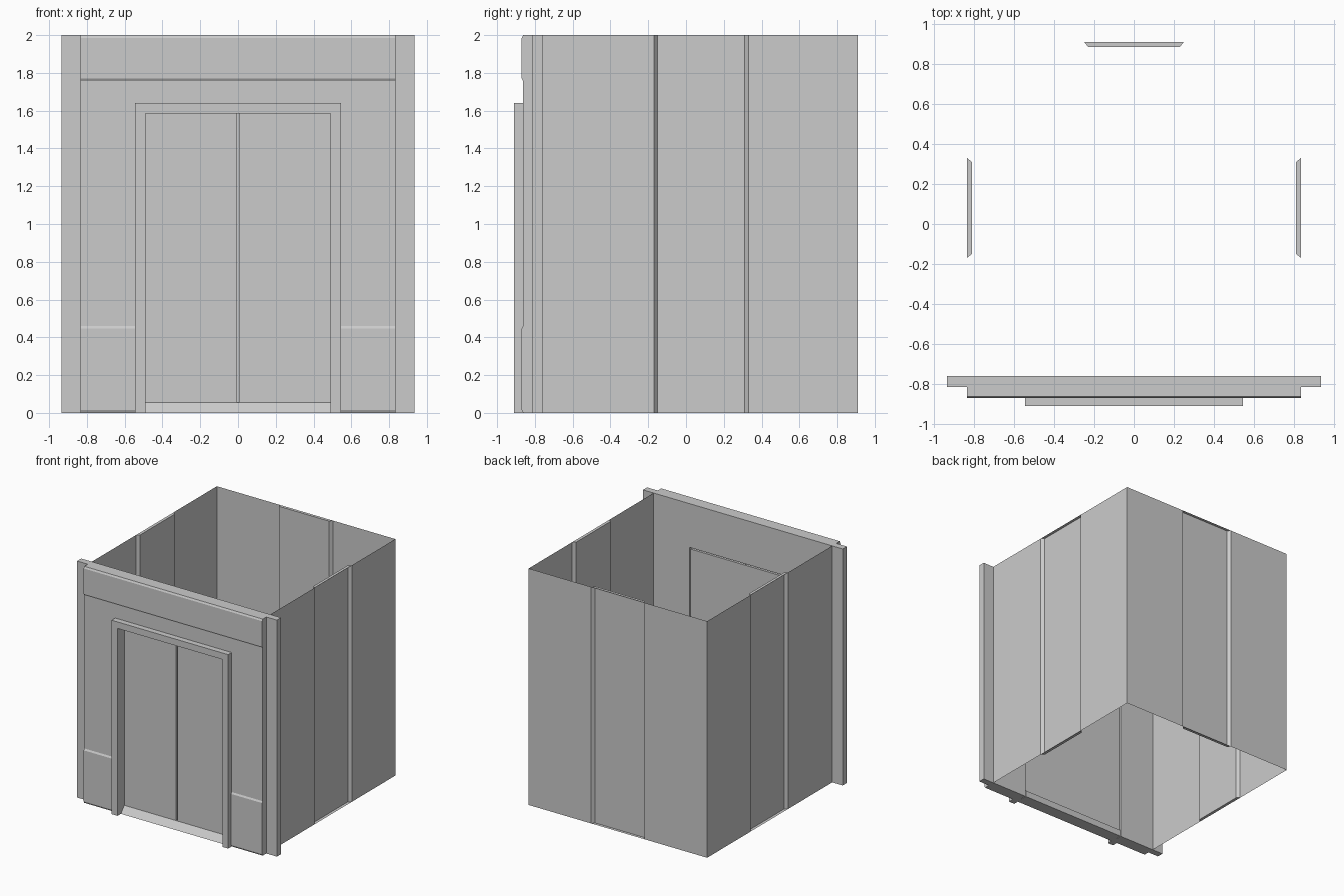
import bpy, bmesh
from mathutils import Vector

if "Cube" in bpy.data.objects:
    bpy.data.objects.remove(bpy.data.objects["Cube"])


def make(name, verts, faces, recalc=True):
    bm = bmesh.new()
    vs = [bm.verts.new(v) for v in verts]
    for f in faces:
        bm.faces.new([vs[i] for i in f])
    if recalc:
        bmesh.ops.recalc_face_normals(bm, faces=bm.faces[:])
    me = bpy.data.meshes.new(name)
    bm.to_mesh(me)
    bm.free()
    ob = bpy.data.objects.new(name, me)
    bpy.context.collection.objects.link(ob)
    return ob


def prism(name, base, offset):
    """Closed solid from a planar outline swept along offset."""
    n = len(base)
    off = Vector(offset)
    verts = [Vector(p) for p in base] + [Vector(p) + off for p in base]
    faces = [list(range(n)), list(range(n, 2 * n))]
    faces += [[i, (i + 1) % n, (i + 1) % n + n, i + n] for i in range(n)]
    return make(name, verts, faces)


def box(name, x0, x1, y0, y1, z0, z1):
    return prism(name, [(x0, y0, z0), (x1, y0, z0), (x1, y1, z0), (x0, y1, z0)],
                 (0, 0, z1 - z0))


W, BACK, WALL, H = 0.835, 0.91, -0.76, 2.0
D, S = 0.025, 0.02          # recess depth and slant

# Thin cabin shell, open at top and bottom, with a recessed bay in each wall
half = [(W, WALL), (W, -0.17), (W - D, -0.17 + S), (W - D, 0.33 - S), (W, 0.33),
        (W, BACK), (0.25, BACK), (0.25 - S, BACK - D)]
plan = half + [(-x, y) for x, y in reversed(half)]
n = len(plan)
verts = [(x, y, z) for z in (0, H) for x, y in plan]
faces = [[i, i + 1, i + 1 + n, i + n] for i in range(n - 1)]
# caps closing the bays at floor and top
for bay in ([1, 2, 3, 4], [6, 7, 8, 9], [11, 12, 13, 14]):
    faces.append(bay[::-1])
    faces.append([i + n for i in bay])
make("cabin_walls", verts, faces, recalc=False)

# Front wall with raised upper and lower bands
profile = [(WALL, 0), (-0.862, 0), (-0.87, 0.015), (-0.87, 0.447), (-0.862, 0.46),
           (-0.862, 1.757), (-0.87, 1.77), (-0.87, 1.985), (-0.862, H), (WALL, H)]
front = prism("front_wall", [(-W, y, z) for y, z in profile], (2 * W, 0, 0))

# Doorway cut
cutter = box("doorway_cutter", -0.5, 0.5, -1, -0.6, -0.1, 1.63)
cutter.hide_render = True
mod = front.modifiers.new("doorway", 'BOOLEAN')
mod.operation = 'DIFFERENCE'
mod.solver = 'EXACT'
mod.object = cutter
bpy.context.view_layer.objects.active = front
front.select_set(True)
bpy.ops.object.modifier_apply(modifier=mod.name)
bpy.data.objects.remove(cutter)

# Corner posts
for side, s in (("left", -1), ("right", 1)):
    a, b = sorted((s * W, s * 0.935))
    box(f"{side}_corner_post", a, b, -0.815, WALL, 0, H)

# Door frame
u = [(-0.545, 0), (-0.545, 1.64), (0.545, 1.64), (0.545, 0),
     (0.49, 0), (0.49, 1.585), (-0.49, 1.585), (-0.49, 0)]
prism("door_frame", [(x, -0.91, z) for x, z in u], (0, 0.1, 0))

# Sloped sill
sill = [(-0.865, 0), (-0.82, 0.055), (WALL, 0.055), (WALL, 0)]
prism("door_sill", [(-0.495, y, z) for y, z in sill], (0.99, 0, 0))

# Two door leaves and the panel behind them
for side, s in (("left", -1), ("right", 1)):
    a, b = sorted((s * 0.006, s * 0.499))
    box(f"{side}_door", a, b, -0.82, -0.785, 0.05, 1.61)
box("door_backing", -0.499, 0.499, -0.79, -0.775, 0.05, 1.61)
